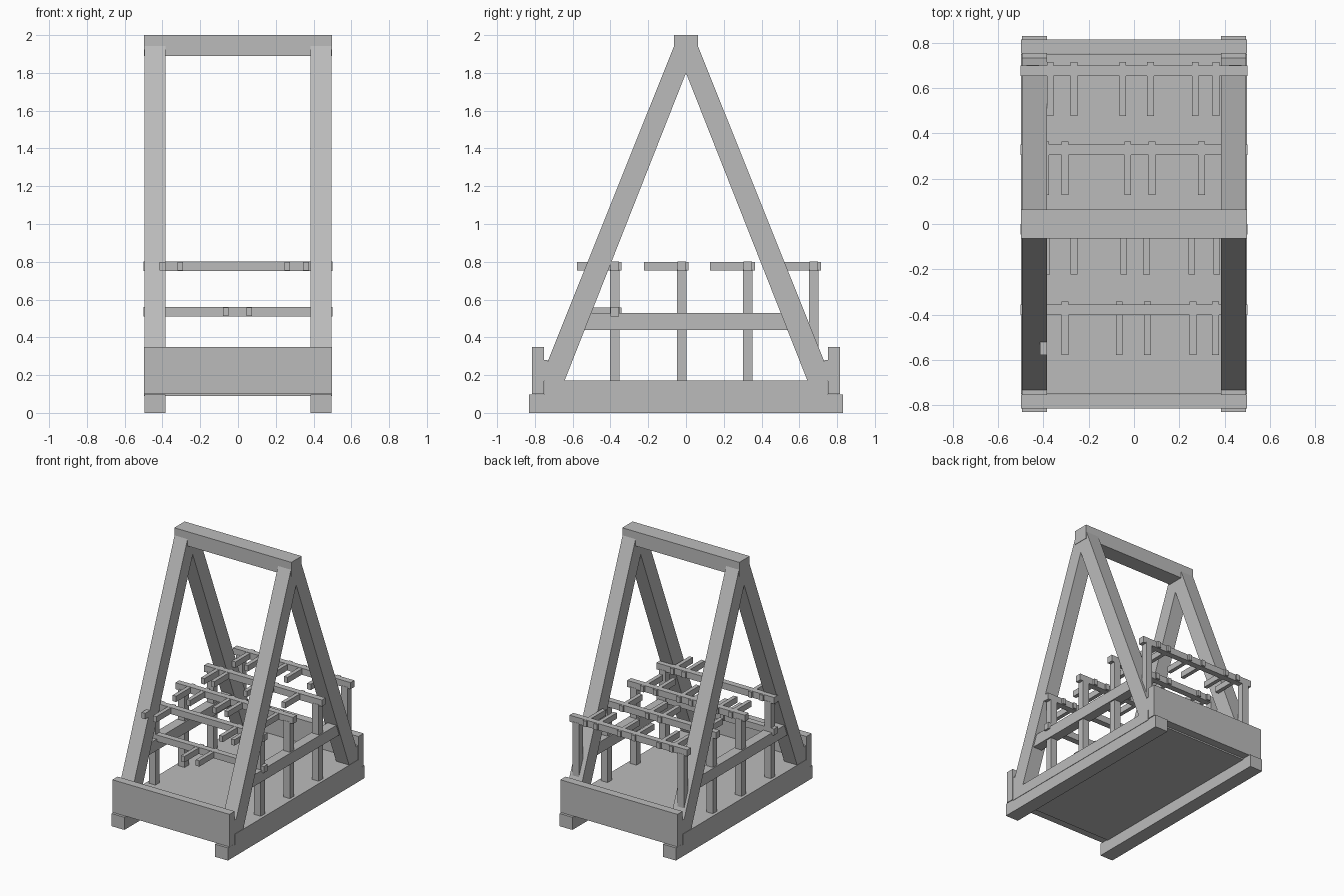
import bpy, bmesh

if "Cube" in bpy.data.objects:
    bpy.data.objects.remove(bpy.data.objects["Cube"])

grey = bpy.data.materials.new("plain grey")
grey.diffuse_color = (0.5, 0.5, 0.5, 1)
grey.use_nodes = True
grey.node_tree.nodes["Principled BSDF"].inputs["Base Color"].default_value = grey.diffuse_color


def finish(name, bm):
    bmesh.ops.recalc_face_normals(bm, faces=bm.faces)
    me = bpy.data.meshes.new(name)
    bm.to_mesh(me)
    bm.free()
    me.materials.append(grey)
    ob = bpy.data.objects.new(name, me)
    bpy.context.collection.objects.link(ob)
    return ob


def box(name, x0, x1, y0, y1, z0, z1):
    bm = bmesh.new()
    bmesh.ops.create_cube(bm, size=1)
    for v in bm.verts:
        v.co.x = x1 if v.co.x > 0 else x0
        v.co.y = y1 if v.co.y > 0 else y0
        v.co.z = z1 if v.co.z > 0 else z0
    return finish(name, bm)


def leg(name, x0, x1, side):
    # slanted leg: side profile extruded along x
    profile = [(0.735, 0.165), (0.645, 0.165), (0, 1.80),
               (0, 1.95), (0.06, 1.95), (0.735, 0.265)]
    bm = bmesh.new()
    face = bm.faces.new([bm.verts.new((x0, side * y, z)) for y, z in profile])
    ext = bmesh.ops.extrude_face_region(bm, geom=[face])["geom"]
    verts = [g for g in ext if isinstance(g, bmesh.types.BMVert)]
    bmesh.ops.translate(bm, vec=(x1 - x0, 0, 0), verts=verts)
    return finish(name, bm)


# sled base and top beam
box("floor_deck", -0.498, 0.498, -0.75, 0.75, 0.09, 0.172)
box("top_beam", -0.498, 0.498, -0.063, 0.063, 1.89, 2.0)
for s, end in ((-1, "front"), (1, "back")):
    ys = sorted((s * 0.752, s * 0.815))
    box(end + "_board", -0.498, 0.498, *ys, 0.10, 0.35)

BARS = [-0.378, -0.023, 0.327, 0.677]
for s, side in ((-1, "left"), (1, "right")):
    xs = sorted((s * 0.385, s * 0.495))
    box(side + "_skid", *xs, -0.83, 0.83, 0, 0.097)
    # A-frame legs with a small block behind each end board
    for t, end in ((-1, "front"), (1, "back")):
        leg(f"{end}_{side}_leg", *xs, t)
        ys = sorted((t * 0.733, t * 0.752))
        box(f"{end}_{side}_block", *xs, *ys, 0.17, 0.28)
    # cross rail between the legs
    xr = sorted((s * 0.41, s * 0.485))
    box(side + "_rail", *xr, -0.56, 0.56, 0.44, 0.528)
    # posts holding the rack bars
    xp = sorted((s * 0.42, s * 0.475))
    for i, y in enumerate(BARS):
        box(f"{side}_post_{i}", *xp, y - 0.025, y + 0.025, 0.17, 0.76)

# rack bars with pegs: (bar y, bar base z, peg x positions)
RACKS = [
    (BARS[0], 0.51, (-0.065, 0.06)),
    (BARS[0], 0.752, (-0.40, -0.305, 0.26, 0.36)),
    (BARS[1], 0.752, (-0.385, -0.265, -0.045, 0.055, 0.255, 0.365)),
    (BARS[2], 0.752, (-0.39, -0.305, -0.028, 0.08, 0.298)),
    (BARS[3], 0.752, (-0.37, -0.265, -0.05, 0.073, 0.27, 0.362)),
]
for i, (y, z, pegs) in enumerate(RACKS):
    box(f"rack_bar_{i}", -0.5, 0.5, y - 0.023, y + 0.023, z, z + 0.05)
    for j, x in enumerate(pegs):
        box(f"peg_{i}_{j}", x - 0.015, x + 0.015, y - 0.2, y + 0.037,
            z + 0.003, z + 0.048)
